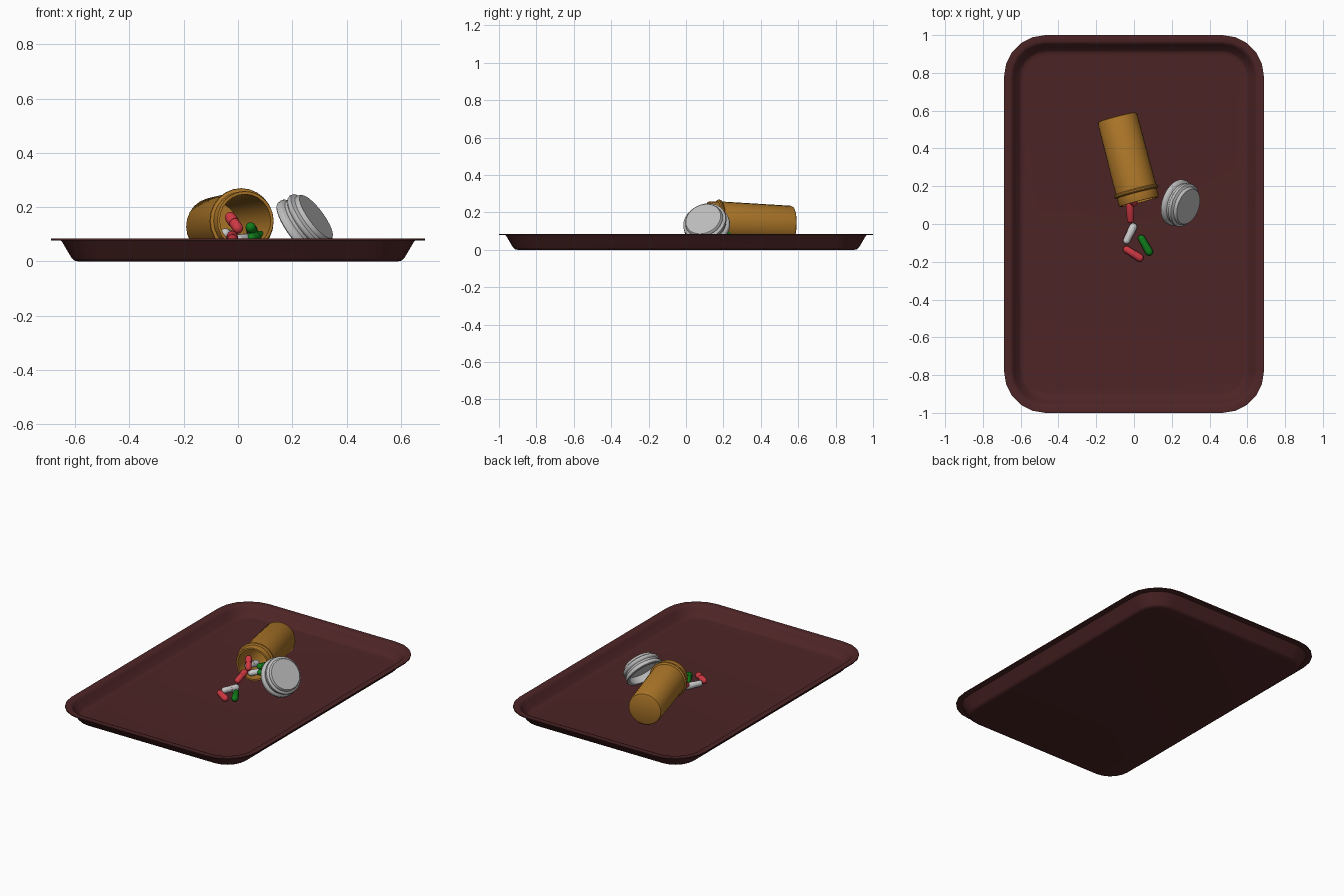
import bpy, bmesh, math
from mathutils import Vector

if "Cube" in bpy.data.objects:
    bpy.data.objects.remove(bpy.data.objects["Cube"])


def material(name, rgb):
    m = bpy.data.materials.new(name)
    m.diffuse_color = (*rgb, 1)
    m.use_nodes = True
    m.node_tree.nodes["Principled BSDF"].inputs["Base Color"].default_value = m.diffuse_color
    return m


MAROON = material("maroon", (0.075, 0.018, 0.019))
AMBER = material("amber", (0.42, 0.185, 0.022))
GREY = material("light_grey", (0.5, 0.5, 0.5))
RED = material("red", (0.62, 0.04, 0.055))
GREEN = material("green", (0.005, 0.2, 0.01))
WHITE = material("off_white", (0.6, 0.6, 0.6))


def skin(name, rings, mat, angle=35):
    """Join equal-sized rings of points into a skin; single points cap the ends."""
    bm = bmesh.new()
    loops = [[bm.verts.new(p) for p in ring] for ring in rings]
    for a, b in zip(loops, loops[1:]):
        n = max(len(a), len(b))
        for i in range(n):
            j = (i + 1) % n
            if len(a) == 1:
                bm.faces.new((a[0], b[j], b[i]))
            elif len(b) == 1:
                bm.faces.new((a[i], a[j], b[0]))
            else:
                bm.faces.new((a[i], a[j], b[j], b[i]))
    for ring in (loops[0], loops[-1]):
        if len(ring) > 1:
            bm.faces.new(ring)
    bmesh.ops.recalc_face_normals(bm, faces=bm.faces)
    me = bpy.data.meshes.new(name)
    bm.to_mesh(me)
    bm.free()
    me.shade_smooth()
    me.set_sharp_from_angle(angle=math.radians(angle))
    me.materials.append(mat)
    ob = bpy.data.objects.new(name, me)
    bpy.context.collection.objects.link(ob)
    return ob


def lathe(name, profile, start, axis, mat, sides):
    """Turn (radius, distance) pairs about an axis in space."""
    q = Vector(axis).normalized().to_track_quat('Z', 'Y')
    rings = []
    for r, t in profile:
        n = 1 if r == 0 else sides
        rings.append([Vector(start) + q @ Vector((r * math.cos(math.tau * i / n),
                                                  r * math.sin(math.tau * i / n), t))
                      for i in range(n)])
    return skin(name, rings, mat)


# Tray: rounded rectangle rings, (inset from the edge, height)
def tray_ring(inset, z, hx=0.688, hy=1.0, radius=0.22, seg=5):
    pts = []
    for k, (sx, sy) in enumerate(((1, 1), (-1, 1), (-1, -1), (1, -1))):
        for i in range(seg + 1):
            a = math.pi / 2 * (k + i / seg)
            pts.append((sx * (hx - radius) + (radius - inset) * math.cos(a),
                        sy * (hy - radius) + (radius - inset) * math.sin(a), z))
    return pts


section = [(0.10, 0.0), (0.085, 0.003), (0.075, 0.013), (0.04, 0.072), (0.034, 0.078),
           (0.0, 0.078), (0.0, 0.085), (0.032, 0.085), (0.042, 0.081), (0.052, 0.068),
           (0.082, 0.025), (0.092, 0.019), (0.11, 0.017)]
skin("tray", [tray_ring(*p) for p in section], MAROON)

# Bottle lying on its side, hollow and open at the neck
mouth, base = Vector((0.027, 0.117, 0.151)), Vector((-0.090, 0.567, 0.127))
L = (base - mouth).length
lathe("bottle",
      [(0, L - 0.015), (0.09, L - 0.015), (0.094, L - 0.03), (0.097, 0.0), (0.107, 0.0),
       (0.109, 0.004), (0.109, 0.046), (0.120, 0.050), (0.122, 0.055), (0.120, 0.062),
       (0.111, 0.068), (0.108, L - 0.014), (0.104, L - 0.004), (0.096, L), (0, L)],
      mouth, base - mouth, AMBER, 24)

# Cap leaning on its skirt, hollow behind, stepped towards the face
n = Vector((0.77, -0.28, 0.57)).normalized()
face = Vector((0.288, 0.092, 0.165))
lathe("cap",
      [(0, 0.045), (0.10, 0.045), (0.107, 0.0), (0.121, 0.0), (0.125, 0.004),
       (0.125, 0.020), (0.121, 0.026), (0.111, 0.032), (0.111, 0.044), (0.118, 0.050),
       (0.120, 0.056), (0.118, 0.066), (0.104, 0.074), (0.102, 0.084), (0.097, 0.09),
       (0, 0.09)],
      face - n * 0.09, n, GREY, 32)


# Capsules: rounded ends with one half slightly wider than the other
def capsule(name, a, b, mat, r=0.021):
    a, b = Vector(a), Vector(b)
    length = (b - a).length
    dome = [(math.sin(k * math.pi / 8), 1 - math.cos(k * math.pi / 8)) for k in range(5)]
    s = r * 0.92
    prof = [(x * s, y * s) for x, y in dome] + [(s, length * 0.52), (r, length * 0.52)]
    prof += [(x * r, length - y * r) for x, y in reversed(dome)]
    lathe(name, prof, a, b - a, mat, 14)


F = 0.039
pills = [
    # spilled on the tray
    ("white", (-0.047, -0.105, F), (0.005, 0.003, F), WHITE),
    ("red", (-0.055, -0.125, F), (0.048, -0.19, F), RED),
    ("green", (0.03, -0.06, F), (0.090, -0.165, F), GREEN),
    # at the lip and inside the neck
    ("red", (-0.018, 0.005, 0.062), (-0.022, 0.122, 0.098), RED),
    ("red", (0.008, 0.10, 0.110), (-0.037, 0.165, 0.175), RED),
    ("white", (-0.01, 0.12, 0.080), (0.06, 0.21, 0.085), WHITE),
    ("white", (-0.05, 0.15, 0.105), (-0.03, 0.26, 0.095), WHITE),
    ("green", (0.045, 0.145, 0.130), (0.055, 0.25, 0.105), GREEN),
    ("green", (0.04, 0.15, 0.083), (0.09, 0.24, 0.095), GREEN),
]
for i, (colour, a, b, mat) in enumerate(pills):
    capsule(f"{colour}_capsule_{i + 1}", a, b, mat)
